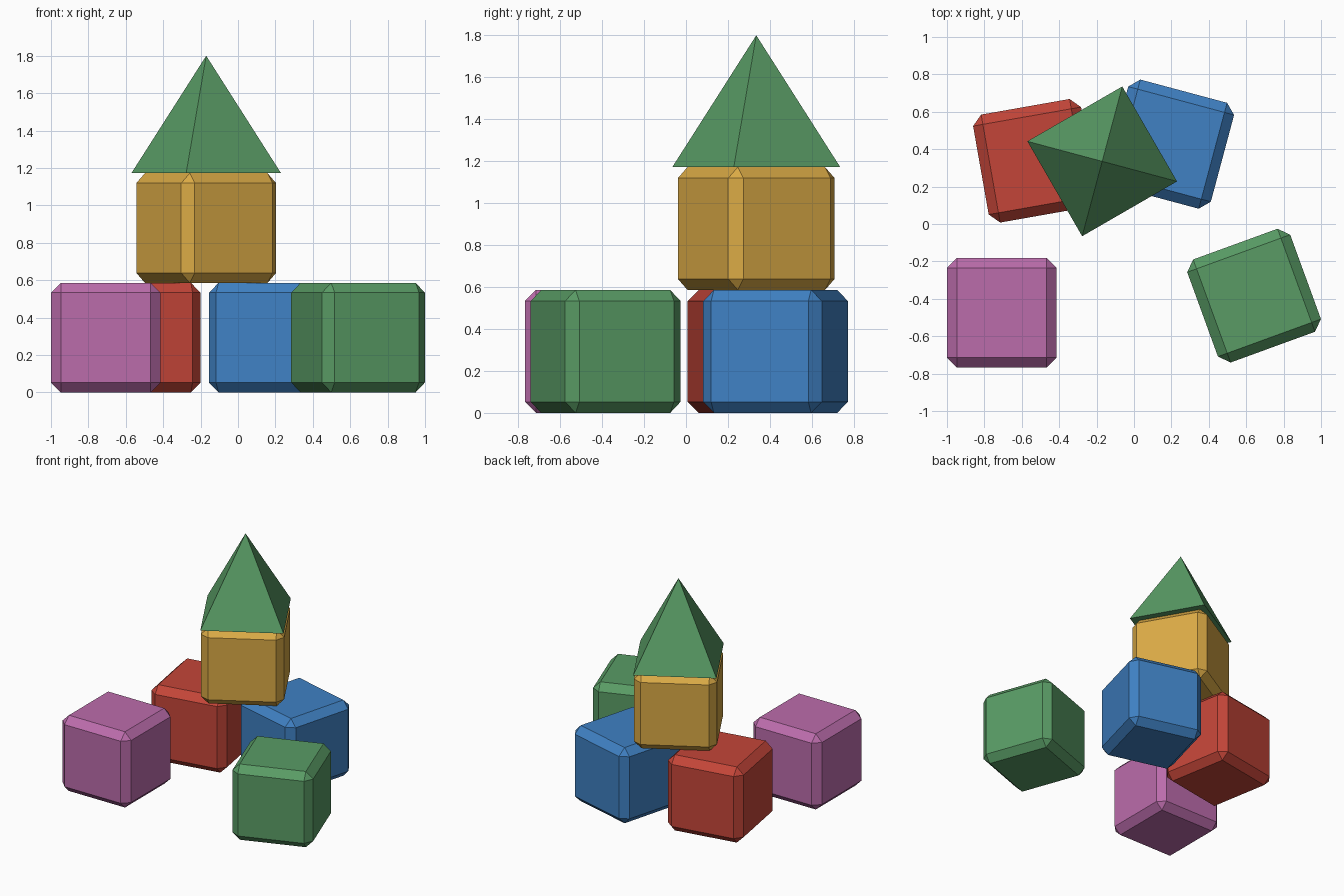
import bpy
from math import radians

if "Cube" in bpy.data.objects:
    bpy.data.objects.remove(bpy.data.objects["Cube"])

SIDE = 0.586      # edge length of every block
CHAMFER = 0.053


def paint(obj, color):
    mat = bpy.data.materials.new(obj.name + "_paint")
    mat.diffuse_color = (*color, 1)
    mat.use_nodes = True
    mat.node_tree.nodes["Principled BSDF"].inputs["Base Color"].default_value = mat.diffuse_color
    obj.data.materials.append(mat)


def block(name, x, y, level, angle, color):
    bpy.ops.mesh.primitive_cube_add(
        size=SIDE, location=(x, y, SIDE * (level + 0.5)),
        rotation=(0, 0, radians(angle)))
    obj = bpy.context.object
    obj.name = name
    bevel = obj.modifiers.new("chamfer", 'BEVEL')
    bevel.width = CHAMFER
    bevel.segments = 1
    paint(obj, color)


GREEN = (0.10, 0.33, 0.13)

# Chamfered toy blocks: four on the floor, one stacked on top
block("pink_block", -0.707, -0.475, 0, 0, (0.50, 0.15, 0.41))
block("red_block", -0.53, 0.338, 0, 10, (0.55, 0.06, 0.04))
block("blue_block", 0.19, 0.427, 0, -15, (0.05, 0.22, 0.55))
block("green_block", 0.642, -0.383, 0, 20, GREEN)
block("yellow_block", -0.17, 0.335, 1, 30, (0.70, 0.40, 0.06))

# Pyramid roof, same footprint and turn as the stacked block
height = 1.80 - 2 * SIDE
bpy.ops.mesh.primitive_cone_add(
    vertices=4, radius1=SIDE / 2 ** 0.5, radius2=0, depth=height,
    location=(-0.17, 0.335, 2 * SIDE + height / 2),
    rotation=(0, 0, radians(75)))
roof = bpy.context.object
roof.name = "pyramid_roof"
paint(roof, GREEN)
